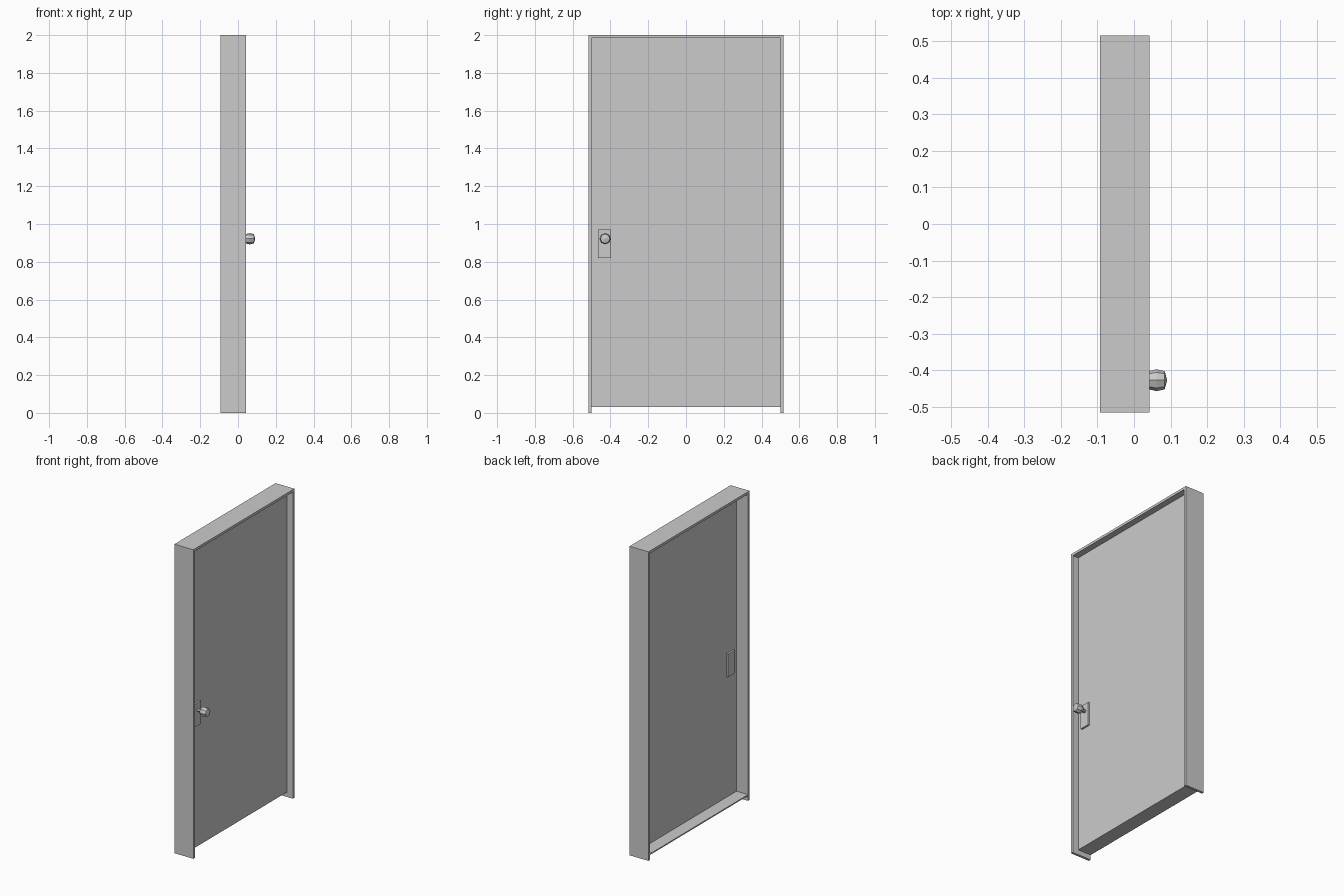
import bpy, bmesh, math
from mathutils import Matrix

if "Cube" in bpy.data.objects:
    bpy.data.objects.remove(bpy.data.objects["Cube"])


def box(name, x, y, z):
    """Axis-aligned box from (min, max) ranges."""
    bm = bmesh.new()
    bmesh.ops.create_cube(bm, size=1)
    for v in bm.verts:
        v.co = [(r[0] + r[1]) / 2 + c * (r[1] - r[0]) for c, r in zip(v.co, (x, y, z))]
    return add(name, bm)


def add(name, bm):
    bmesh.ops.recalc_face_normals(bm, faces=bm.faces)
    me = bpy.data.meshes.new(name)
    bm.to_mesh(me)
    bm.free()
    ob = bpy.data.objects.new(name, me)
    bpy.context.collection.objects.link(ob)
    return ob


def lathe_x(name, profile, cy, cz, segments=8):
    """Turn (x, radius) points around an axis parallel to x."""
    bm = bmesh.new()
    pts = [bm.verts.new((x, cy + r, cz)) for x, r in profile]
    edges = [bm.edges.new(p) for p in zip(pts, pts[1:])]
    bmesh.ops.spin(bm, geom=pts + edges, cent=(0, cy, cz), axis=(1, 0, 0),
                   angle=math.tau, steps=segments)
    bmesh.ops.remove_doubles(bm, verts=bm.verts, dist=1e-4)
    return add(name, bm)


BACK, FRONT = -0.093, 0.042
HALF, INNER = 0.517, 0.501

# Frame: one upside-down U profile extruded through the wall depth
bm = bmesh.new()
outline = [(-HALF, 0), (-HALF, 2), (HALF, 2), (HALF, 0),
           (INNER, 0), (INNER, 1.984), (-INNER, 1.984), (-INNER, 0)]
face = bm.faces.new([bm.verts.new((BACK, y, z)) for y, z in outline])
ext = bmesh.ops.extrude_face_region(bm, geom=[face], use_keep_orig=True)
moved = [g for g in ext["geom"] if isinstance(g, bmesh.types.BMVert)]
bmesh.ops.translate(bm, verts=moved, vec=(FRONT - BACK, 0, 0))
add("door_frame", bm)

# Door leaf and the sill behind it
box("door_leaf", (-0.011, 0.001), (-INNER, INNER), (0.032, 1.984))
box("sill", (BACK, -0.011), (-INNER, INNER), (0.032, 0.04))

# Lock plates on both faces
for side, x in (("front", (0.001, 0.013)), ("back", (-0.023, -0.011))):
    box(f"lock_plate_{side}", x, (-0.465, -0.398), (0.82, 0.97))

# Faceted knob with its neck
lathe_x("knob", [(0.013, 0), (0.013, 0.011), (0.034, 0.011), (0.041, 0.025), (0.062, 0.03),
                 (0.084, 0.025), (0.091, 0)], -0.428, 0.922)
